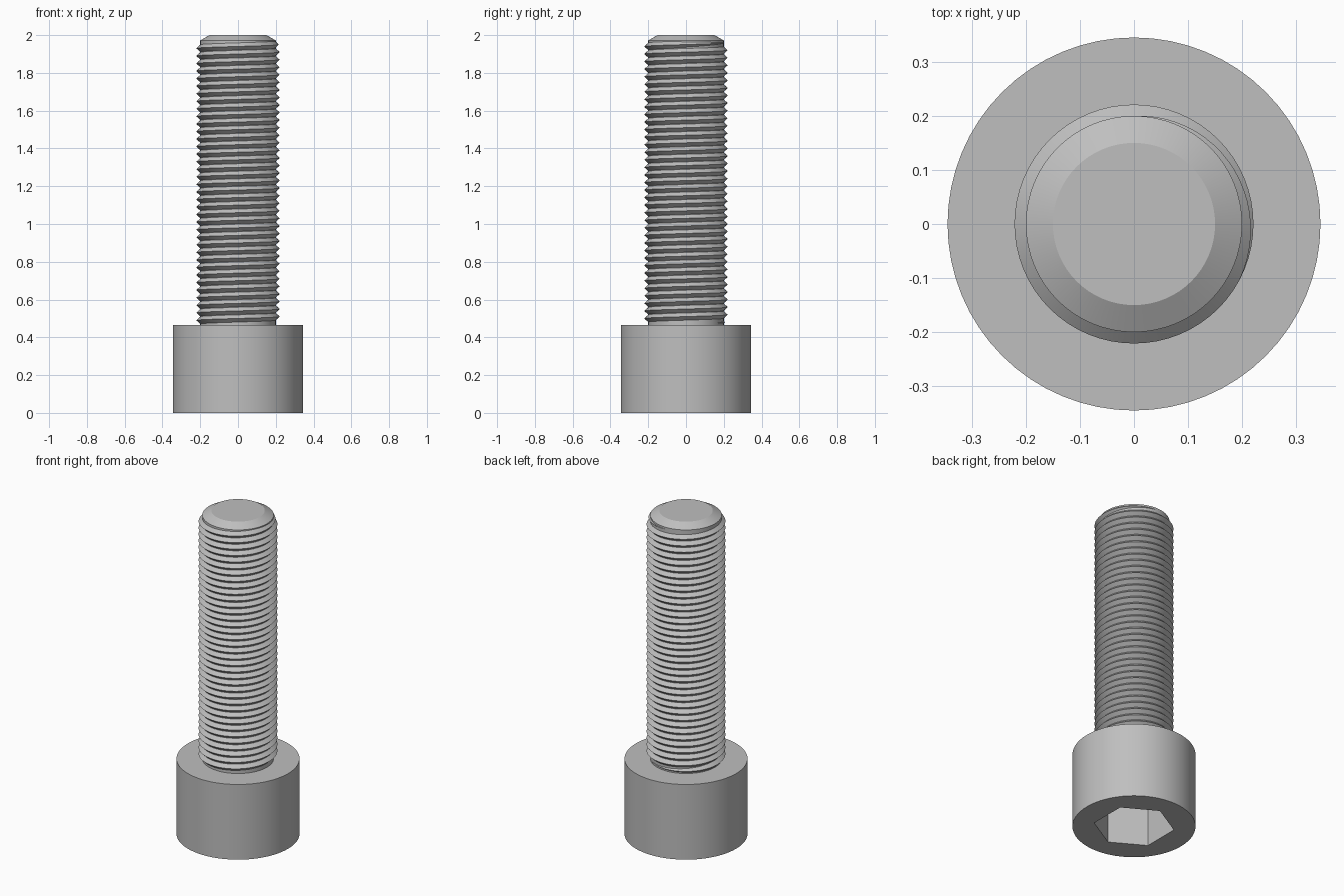
import bpy, bmesh, math

SEG = 64
HEAD_R, HEAD_H = 0.345, 0.465
CORE_R, CREST_R, PITCH = 0.2, 0.221, 0.04
HEX_R, HEX_DEPTH = 0.227, 0.25

if "Cube" in bpy.data.objects:
    bpy.data.objects.remove(bpy.data.objects["Cube"])

steel = bpy.data.materials.new("grey_steel")
steel.use_nodes = True
steel.diffuse_color = (0.52, 0.52, 0.52, 1)
steel.node_tree.nodes["Principled BSDF"].inputs["Base Color"].default_value = (0.52, 0.52, 0.52, 1)


def ring(bm, radius, z, sides=SEG, turn=0.0):
    return [bm.verts.new((radius * math.cos(turn + math.tau * i / sides),
                          radius * math.sin(turn + math.tau * i / sides), z))
            for i in range(sides)]


def bridge(bm, a, b):
    n = len(a)
    for i in range(n):
        j = (i + 1) % n
        bm.faces.new((a[i], a[j], b[j], b[i]))


def finish(bm, name):
    mesh = bpy.data.meshes.new(name)
    bm.normal_update()
    bm.to_mesh(mesh)
    bm.free()
    mesh.materials.append(steel)
    obj = bpy.data.objects.new(name, mesh)
    bpy.context.collection.objects.link(obj)
    bpy.ops.object.select_all(action='DESELECT')
    obj.select_set(True)
    bpy.context.view_layer.objects.active = obj
    bpy.ops.object.shade_smooth_by_angle(angle=math.radians(25))
    return obj


# Cylindrical head with a hexagonal socket in its underside
bm = bmesh.new()
low, high = ring(bm, HEAD_R, 0), ring(bm, HEAD_R, HEAD_H)
bridge(bm, low, high)
bm.faces.new(high)
rim = ring(bm, HEX_R, 0, 6, math.pi / 6)
floor = ring(bm, HEX_R, HEX_DEPTH, 6, math.pi / 6)
bridge(bm, floor, rim)
bm.faces.new(list(reversed(floor)))
edges = [bm.edges.get((loop[i - 1], loop[i])) for loop in (low, rim) for i in range(len(loop))]
filled = bmesh.ops.triangle_fill(bm, edges=edges, use_beauty=True)
for face in filled["geom"]:
    if isinstance(face, bmesh.types.BMFace):
        face.normal_update()
        if face.normal.z > 0:
            face.normal_flip()
finish(bm, "socket_head")

# Shank core with a chamfered tip
bm = bmesh.new()
rings = [ring(bm, r, z) for r, z in ((CORE_R, HEAD_H - 0.02), (CORE_R, 1.972), (0.15, 2.0))]
for a, b in zip(rings, rings[1:]):
    bridge(bm, a, b)
bm.faces.new(rings[-1])
finish(bm, "shank")

# Right-handed helical thread, starting at the back of the tip and fading at both ends
bm = bmesh.new()
top = 1.96
steps = int((top - HEAD_H - 0.01) / PITCH * SEG)
fade = SEG // 3
previous = None
for i in range(steps + 1):
    angle = math.pi / 2 - math.tau * i / SEG
    z = top - PITCH * i / SEG
    grow = min(1, i / fade, (steps - i) / fade)
    crest = CORE_R + (CREST_R - CORE_R) * grow
    half = PITCH * 0.49 * max(grow, 0.02)
    section = [bm.verts.new((r * math.cos(angle), r * math.sin(angle), z + dz))
               for r, dz in ((CORE_R - 0.0005, half), (crest, 0), (CORE_R - 0.0005, -half))]
    if previous:
        for k in range(2):
            bm.faces.new((previous[k], section[k], section[k + 1], previous[k + 1]))
    previous = section
bm.normal_update()
bm.faces.ensure_lookup_table()
middle = bm.faces[len(bm.faces) // 2]
centre = middle.calc_center_median()
if middle.normal.x * centre.x + middle.normal.y * centre.y < 0:
    bmesh.ops.reverse_faces(bm, faces=bm.faces)
finish(bm, "thread")
